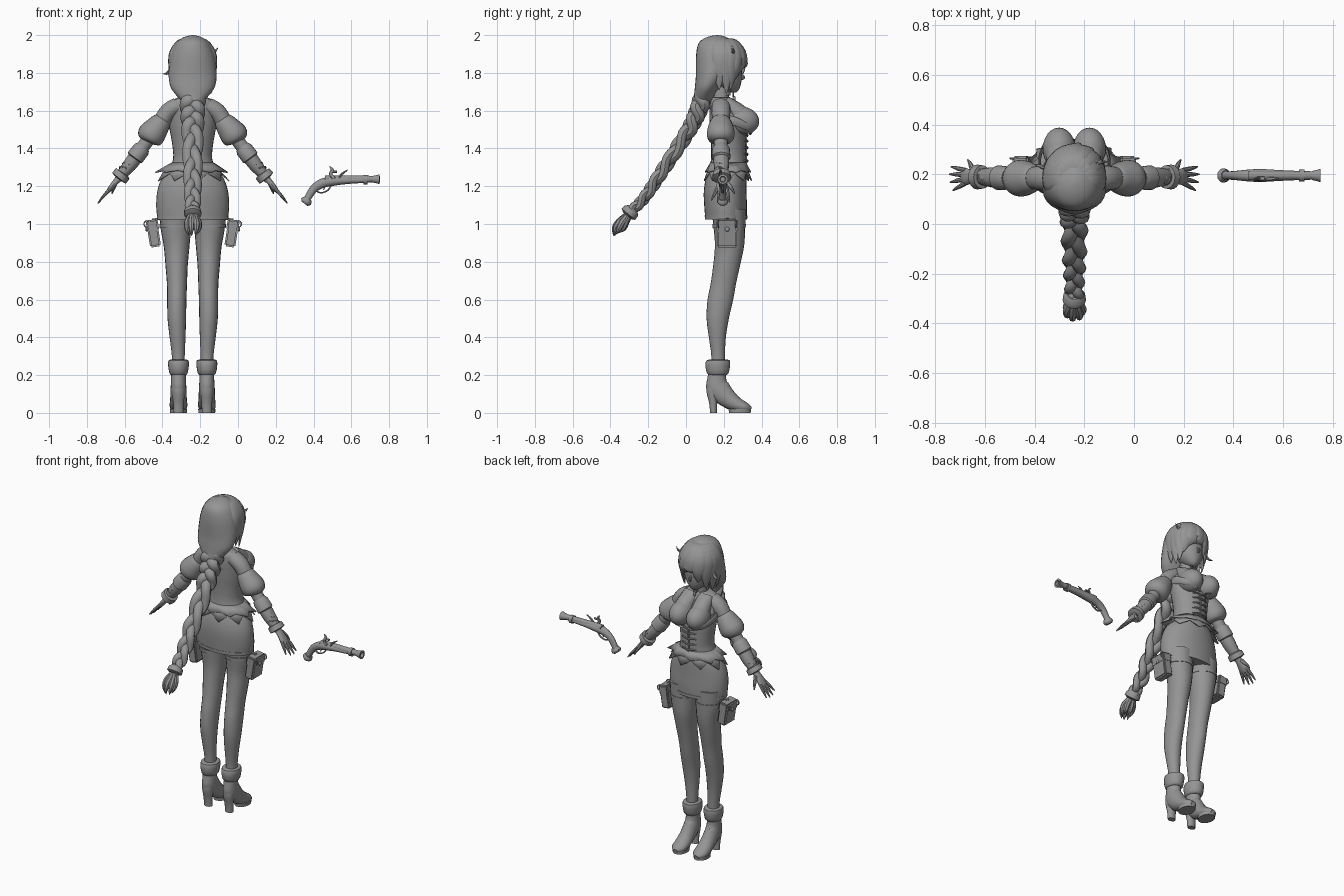
import bpy, bmesh, math
from mathutils import Vector, Matrix

CX = -0.24          # figure centre line; part coordinates are offsets from it
X, Y, Z = Vector((1, 0, 0)), Vector((0, 1, 0)), Vector((0, 0, 1))
GREY = bpy.data.materials.new("dark_grey")
GREY.diffuse_color = (.3, .3, .3, 1)


def finish(name, bm):
    bmesh.ops.recalc_face_normals(bm, faces=bm.faces)
    me = bpy.data.meshes.new(name)
    bm.to_mesh(me)
    bm.free()
    me.materials.append(GREY)
    ob = bpy.data.objects.new(name, me)
    bpy.context.collection.objects.link(ob)
    return ob


def spline(pts, sub):
    """Catmull-Rom through tuples of any length."""
    out = []
    for i in range(len(pts) - 1):
        p = [pts[max(i - 1, 0)], pts[i], pts[i + 1], pts[min(i + 2, len(pts) - 1)]]
        for k in range(sub):
            t = k / sub
            out.append([0.5 * (2 * b + (c - a) * t + (2 * a - 5 * b + 4 * c - d) * t * t
                               + (3 * b - a - 3 * c + d) * t ** 3) for a, b, c, d in zip(*p)])
    return out + [list(pts[-1])]


def tube(name, secs, n=16, ref=X, axis=None, sub=3, s=1, ox=CX):
    """Loft ellipses (x, y, z, a, b); a lies along ref, s mirrors x."""
    secs = spline(secs, sub)
    P = [Vector((ox + s * q[0], q[1], q[2])) for q in secs]
    bm, rings = bmesh.new(), []
    for i, q in enumerate(secs):
        t = axis or (P[min(i + 1, len(P) - 1)] - P[max(i - 1, 0)]).normalized()
        u = (ref - t * ref.dot(t)).normalized()
        v = t.cross(u)
        a, b = max(q[3], .001), max(q[4], .001)
        rings.append([bm.verts.new(P[i] + u * a * math.cos(w) + v * b * math.sin(w))
                      for w in (2 * math.pi * k / n for k in range(n))])
    for r0, r1 in zip(rings, rings[1:]):
        for k in range(n):
            bm.faces.new((r0[k], r0[(k + 1) % n], r1[(k + 1) % n], r1[k]))
    bm.faces.new(rings[0])
    bm.faces.new(rings[-1])
    return finish(name, bm)


def ball(name, loc, scale, rot=0):
    bm = bmesh.new()
    bmesh.ops.create_uvsphere(bm, u_segments=24, v_segments=16, radius=1)
    bm.transform(Matrix.Translation(loc) @ Matrix.Rotation(rot, 4, 'X') @ Matrix.Diagonal((*scale, 1)))
    return finish(name, bm)


def box(name, loc, size, rot_y=0, bevel=.008):
    bm = bmesh.new()
    bmesh.ops.create_cube(bm, size=1)
    bm.transform(Matrix.Diagonal((*size, 1)))
    bmesh.ops.bevel(bm, geom=bm.edges[:], offset=bevel, segments=2, affect='EDGES')
    bm.transform(Matrix.Translation(loc) @ Matrix.Rotation(rot_y, 4, 'Y'))
    return finish(name, bm)


def ring(name, c, r, w, ref_a, ref_b):
    pts = [Vector(c) + r * (ref_a * math.cos(k * math.pi / 8) + ref_b * math.sin(k * math.pi / 8)) for k in range(17)]
    return tube(name, [(*p, w, w) for p in pts], 6, ref_a.cross(ref_b), sub=1, ox=0)


# Head, face and neck
tube("head", [(0, .25, 1.695, .012, .012), (0, .238, 1.71, .035, .042), (0, .215, 1.75, .072, .078),
              (0, .2, 1.8, .092, .096), (0, .19, 1.87, .1, .105), (0, .18, 1.94, .075, .08),
              (0, .18, 1.97, .02, .02)], 24, axis=Z)
tube("nose", [(0, .285, 1.8, .006, .006), (0, .306, 1.775, .008, .008), (0, .285, 1.765, .004, .004)], 8)
tube("neck", [(0, .185, 1.6, .05, .05), (0, .185, 1.67, .04, .042), (0, .195, 1.75, .04, .042)], 16)
tube("choker", [(0, .187, 1.68, .046, .048), (0, .189, 1.705, .046, .048)], 20, axis=Z, sub=1)
ring("choker_ring", (CX, .25, 1.69), .014, .004, X, Z)
ball("choker_drop", (CX, .255, 1.665), (.008, .008, .014))

# Hair: back cap, swept fringe and stray flicks
tube("back_hair", [(0, .165, 2.0, .005, .005), (0, .163, 1.99, .045, .05), (0, .16, 1.96, .086, .092),
                   (0, .16, 1.9, .115, .106), (0, .15, 1.84, .124, .098), (0, .135, 1.78, .127, .083),
                   (0, .113, 1.725, .117, .066), (0, .098, 1.685, .09, .055), (0, .088, 1.65, .06, .05),
                   (0, .07, 1.6, .04, .03)], 28, axis=Z)
for i, (deg, tip, sweep) in enumerate([(-95, 1.71, 0), (-75, 1.7, 0), (-55, 1.72, .05), (-33, 1.76, .1),
                                       (-12, 1.82, .3), (10, 1.8, .4), (32, 1.76, .3), (54, 1.71, .15),
                                       (75, 1.69, 0), (95, 1.71, 0)]):
    a0 = math.radians(deg)
    path = [(.15, 1.975, .02, .008, 0), (.6, 1.965, .04, .014, 0), (.95, 1.91, .045, .016, .2),
            (1.03, 1.85, .04, .014, .5), (.98, (1.85 + tip) / 2, .028, .011, .8), (.9, tip, .002, .002, 1)]
    tube("fringe_lock", [(.112 * r * math.sin(a0 + f * sweep), .185 + .122 * r * math.cos(a0 + f * sweep), z, a, b)
                         for r, z, a, b, f in path], 10, Vector((math.cos(a0), -math.sin(a0), 0)))
tube("hair_flick_left", [(-.1, .22, 1.84, .012, .012), (-.13, .23, 1.8, .01, .008), (-.16, .24, 1.795, .001, .001)], 8)
tube("hair_flick_right", [(.08, .24, 1.94, .014, .01), (.11, .25, 1.91, .011, .008), (.135, .25, 1.935, .001, .001)], 8)

# Three-strand plait hanging away from the back, with tie and tassel
spine = [(0, v[0], v[1]) for v in spline([(.095, 1.69), (.065, 1.6), (.01, 1.49), (-.12, 1.29), (-.22, 1.14), (-.3, 1.06)], 18)]
m = len(spine) - 1
for k in range(3):
    secs = []
    for i, p in enumerate(spine):
        f = i / m
        d = Vector(spine[min(i + 1, m)]) - Vector(spine[max(i - 1, 0)])
        nrm = d.normalized().cross(X)
        w = .07 * (1 - f) + .036 * f
        ph = 2 * math.pi * (2.7 * f + k / 3)
        q = Vector(p) + X * (.52 * w * math.sin(ph)) + nrm * (.33 * w * math.sin(2 * ph))
        e = min(1, .5 + 5 * f)
        secs.append((*q, .54 * w * e, .48 * w * e))
    tube("plait_strand", secs, 10, sub=1)
tube("plait_tie", [(0, -.28, 1.085, .028, .028), (0, -.29, 1.07, .045, .045), (0, -.305, 1.052, .047, .047),
                   (0, -.312, 1.044, .028, .028)], 16, sub=1)
for k in range(7):
    c, d = math.cos(k * .9), math.sin(k * .9)
    tube("tassel_lock", [(.01 * c, -.305 + .008 * d, 1.05, .014, .014), (.03 * c, -.337 + .02 * d, 1.01, .018, .018),
                         (.032 * c, -.355 + .025 * d, .975, .014, .014),
                         (.025 * c, -.368 + .015 * d, .945 + .01 * d, .001, .001)], 8)

# Torso, corset and skirt
tube("torso", [(0, .22, 1.24, .14, .095), (0, .225, 1.35, .1, .088), (0, .225, 1.45, .108, .088),
               (0, .215, 1.55, .126, .09), (0, .195, 1.61, .128, .07), (0, .185, 1.65, .115, .055),
               (0, .183, 1.67, .06, .046)], 28, axis=Z)
tube("corset", [(0, .218, 1.27, .135, .1), (0, .225, 1.34, .104, .093), (0, .225, 1.42, .108, .092),
                (0, .221, 1.5, .122, .094), (0, .215, 1.56, .129, .091)], 28, axis=Z)
tube("skirt", [(0, .22, 1.3, .125, .092), (0, .212, 1.24, .165, .107), (0, .207, 1.17, .188, .113),
               (0, .21, 1.09, .193, .113), (0, .212, 1.03, .187, .11)], 32, axis=Z)
tube("skirt_hem", [(0, .212, 1.045, .19, .113), (0, .212, 1.025, .189, .112)], 32, axis=Z, sub=1)


# Pointed leaf peplum, two layers
def peplum(name, n, z0, tip, valley, shift):
    bm, rows = bmesh.new(), ([], [])
    for k in range(2 * n):
        a = math.pi * (k + shift) / n
        rx, ry, z = tip if k % 2 else valley
        rows[0].append(bm.verts.new((CX + .112 * math.cos(a), .224 + .097 * math.sin(a), z0)))
        rows[1].append(bm.verts.new((CX + rx * math.cos(a), .222 + ry * math.sin(a), z)))
    for k in range(2 * n):
        j = (k + 1) % (2 * n)
        bm.faces.new((rows[0][k], rows[0][j], rows[1][j], rows[1][k]))
    ob = finish(name, bm)
    ob.modifiers.new("thick", 'SOLIDIFY').thickness = .006


peplum("peplum_upper", 9, 1.325, (.2, .125, 1.275), (.16, .112, 1.285), 0)
peplum("peplum_lower", 9, 1.315, (.195, .13, 1.23), (.16, .115, 1.27), 1)

# Corset front busk and lacing
box("corset_busk", (CX, .316, 1.39), (.014, .014, .17), 0, .003)
for z in (1.33, 1.365, 1.4, 1.435, 1.465):
    for s in (-1, 1):
        tube("corset_lace", [(.0, .325, z, .005, .005), (.025, .323, z + .007, .006, .006),
                             (.05, .309, z + .004, .004, .004)], 6, Z, s=s)

# Mirrored parts: bust, arms, legs, boots and pouches
for s in (-1, 1):
    ball("bust", (CX + s * .061, .302, 1.548), (.066, .086, .072), math.radians(-12))
    tube("bust_upper", [(.05, .21, 1.65, .05, .03), (.057, .26, 1.6, .055, .05), (.06, .3, 1.555, .06, .06)], 16, s=s)
    tube("bodice_edge", [(.12, .16, 1.57, .004, .014), (.138, .22, 1.555, .006, .022), (.136, .28, 1.535, .006, .022),
                         (.1, .34, 1.5, .005, .014), (.02, .34, 1.475, .004, .006)], 8, s=s)
    ball("ear", (CX + s * .098, .19, 1.8), (.01, .018, .028))
    ball("earring", (CX + s * .1, .2, 1.755), (.007, .007, .014))

    tube("arm", [(.08, .185, 1.625, .05, .045), (.13, .185, 1.595, .05, .046), (.17, .185, 1.535, .044, .044),
                 (.215, .185, 1.475, .038, .038), (.29, .185, 1.37, .035, .034), (.33, .187, 1.315, .036, .033),
                 (.4, .19, 1.23, .022, .018)], 18, Y, s=s)
    tube("puff_sleeve", [(.158, .184, 1.555, .045, .045), (.168, .184, 1.54, .056, .054), (.19, .184, 1.51, .068, .064),
                         (.217, .184, 1.475, .074, .073), (.235, .185, 1.45, .064, .064),
                         (.242, .185, 1.437, .04, .04)], 24, Y, s=s)
    tube("elbow_cuff", [(.262, .185, 1.408, .038, .038), (.272, .185, 1.395, .047, .046), (.305, .186, 1.352, .05, .047),
                        (.31, .186, 1.345, .036, .036)], 20, Y, sub=1, s=s)
    tube("bracer", [(.305, .186, 1.35, .041, .039), (.335, .188, 1.31, .04, .037), (.375, .189, 1.262, .032, .028)], 18, Y, s=s)
    for f in (0, .33, .66):
        tube("bracer_lace", [(.318 + .05 * f, .15, 1.335 - .06 * f, .004, .004), (.352 + .05 * f, .178, 1.342 - .06 * f, .005, .005),
                             (.346 + .05 * f, .222, 1.318 - .06 * f, .004, .004)], 6, Z, s=s)
    tube("wrist_cuff", [(.368, .189, 1.27, .034, .032), (.37, .189, 1.267, .047, .045), (.39, .189, 1.243, .05, .047),
                        (.393, .189, 1.239, .028, .026)], 20, Y, sub=1, s=s)
    tube("palm", [(.385, .19, 1.25, .02, .016), (.41, .19, 1.22, .026, .016), (.435, .19, 1.188, .034, .014),
                  (.45, .19, 1.17, .028, .009)], 14, Y, s=s)
    for y0, y1, l in ((-.026, -.055, .78), (-.009, -.022, .95), (.009, .01, 1), (.026, .04, .9)):
        tube("finger", [(.437, .19 + y0, 1.187, .01, .009), (.437 + .035 * l, .19 + (y0 + y1) / 2, 1.187 - .04 * l, .009, .008),
                        (.437 + .065 * l, .19 + y1, 1.187 - .078 * l, .003, .003)], 8, Y, s=s)
    tube("thumb", [(.405, .21, 1.225, .013, .011), (.418, .24, 1.19, .01, .009), (.428, .258, 1.16, .003, .003)], 8, Y, s=s)

    tube("leg", [(.09, .225, 1.08, .09, .09), (.089, .23, .97, .08, .083), (.085, .23, .88, .068, .077),
                 (.085, .215, .78, .059, .071), (.083, .197, .68, .053, .067), (.084, .182, .6, .051, .068),
                 (.084, .168, .5, .049, .059), (.08, .166, .4, .042, .045), (.076, .17, .3, .034, .036),
                 (.075, .168, .2, .033, .038)], 20, axis=Z, s=s)
    tube("thigh_strap", [(.09, .228, 1.0, .087, .089), (.09, .228, .98, .085, .088)], 24, axis=Z, sub=1, s=s)
    tube("boot_cuff", [(.075, .17, .282, .036, .04), (.075, .17, .278, .053, .062), (.075, .168, .25, .055, .066),
                       (.075, .168, .21, .048, .058), (.075, .168, .2, .038, .045)], 22, axis=Z, sub=2, s=s)
    tube("boot", [(.075, .168, .24, .04, .044), (.075, .163, .18, .039, .05), (.075, .17, .13, .042, .062),
                  (.075, .222, .075, .044, .05), (.075, .272, .043, .047, .038), (.075, .318, .028, .042, .026),
                  (.075, .345, .02, .015, .012)], 20, s=s)
    tube("boot_heel", [(.075, .148, .16, .036, .038), (.075, .141, .11, .034, .033), (.075, .144, .05, .028, .022),
                       (.075, .146, 0, .026, .019)], 14, axis=Z, s=s)
    tube("boot_sole", [(.075, .285, 0, .044, .058), (.075, .285, .02, .046, .06)], 22, axis=Z, sub=1, s=s)

    tilt = s * math.radians(9)
    px = CX + s * .207
    box("pouch", (px, .218, .948), (.058, .106, .14), tilt)
    box("pouch_flap", (px + s * .006, .218, .992), (.064, .112, .062), tilt)
    ball("pouch_button", (px + s * .037, .218, .972), (.007, .012, .012))
    for y in (.172, .264):
        ring("pouch_ring", (px + s * .034, y, 1.0), .017, .004, X, Z)
    box("pouch_loop", (px - s * .012, .218, 1.025), (.045, .02, .012), tilt, .003)

# Flintlock pistol floating beside the figure
GY = .195
tube("pistol_stock", [(.362, GY, 1.122, .02, .016), (.378, GY, 1.152, .017, .019), (.405, GY, 1.19, .018, .022),
                      (.45, GY, 1.217, .023, .025), (.51, GY, 1.227, .026, .024), (.58, GY, 1.23, .022, .018),
                      (.69, GY, 1.232, .017, .013)], 16, Y, ox=0)
tube("pistol_butt", [(.352, GY, 1.107, .02, .018), (.36, GY, 1.118, .029, .03), (.37, GY, 1.135, .022, .022)], 16, Y, ox=0)
tube("pistol_barrel", [(.46, GY, 1.238, .019, .018), (.58, GY, 1.239, .018, .018), (.72, GY, 1.238, .017, .017)], 16, Y, ox=0)
tube("pistol_muzzle", [(.715, GY, 1.237, .018, .018), (.73, GY, 1.237, .021, .021), (.75, GY, 1.237, .027, .027),
                       (.7505, GY, 1.237, .016, .016), (.73, GY, 1.237, .013, .013)], 18, Y, X, 1, ox=0)
tube("pistol_band", [(.664, GY, 1.235, .025, .025), (.685, GY, 1.235, .025, .025)], 18, Y, X, 1, ox=0)
tube("pistol_hammer", [(.51, GY - .018, 1.24, .006, .01), (.49, GY - .016, 1.265, .006, .009),
                       (.5, GY - .012, 1.285, .006, .009), (.485, GY - .01, 1.305, .002, .002)], 8, Y, ox=0)
tube("pistol_flint", [(.495, GY - .012, 1.275, .008, .006), (.525, GY - .012, 1.277, .008, .006)], 8, Y, X, 1, ox=0)
tube("pistol_frizzen", [(.535, GY - .015, 1.245, .007, .006), (.55, GY - .013, 1.265, .007, .006),
                        (.58, GY - .012, 1.285, .003, .003)], 8, Y, ox=0)
tube("pistol_guard", [(.415, GY, 1.175, .006, .004), (.44, GY, 1.165, .006, .004), (.475, GY, 1.178, .006, .004),
                      (.495, GY, 1.207, .006, .004)], 8, Y, ox=0)
tube("pistol_trigger", [(.46, GY, 1.2, .004, .004), (.453, GY, 1.18, .003, .003)], 6, Y, sub=1, ox=0)

# Smooth shading with crisp edges
bpy.ops.object.select_all(action='SELECT')
bpy.context.view_layer.objects.active = bpy.data.objects["head"]
bpy.ops.object.shade_smooth_by_angle(angle=math.radians(40))
